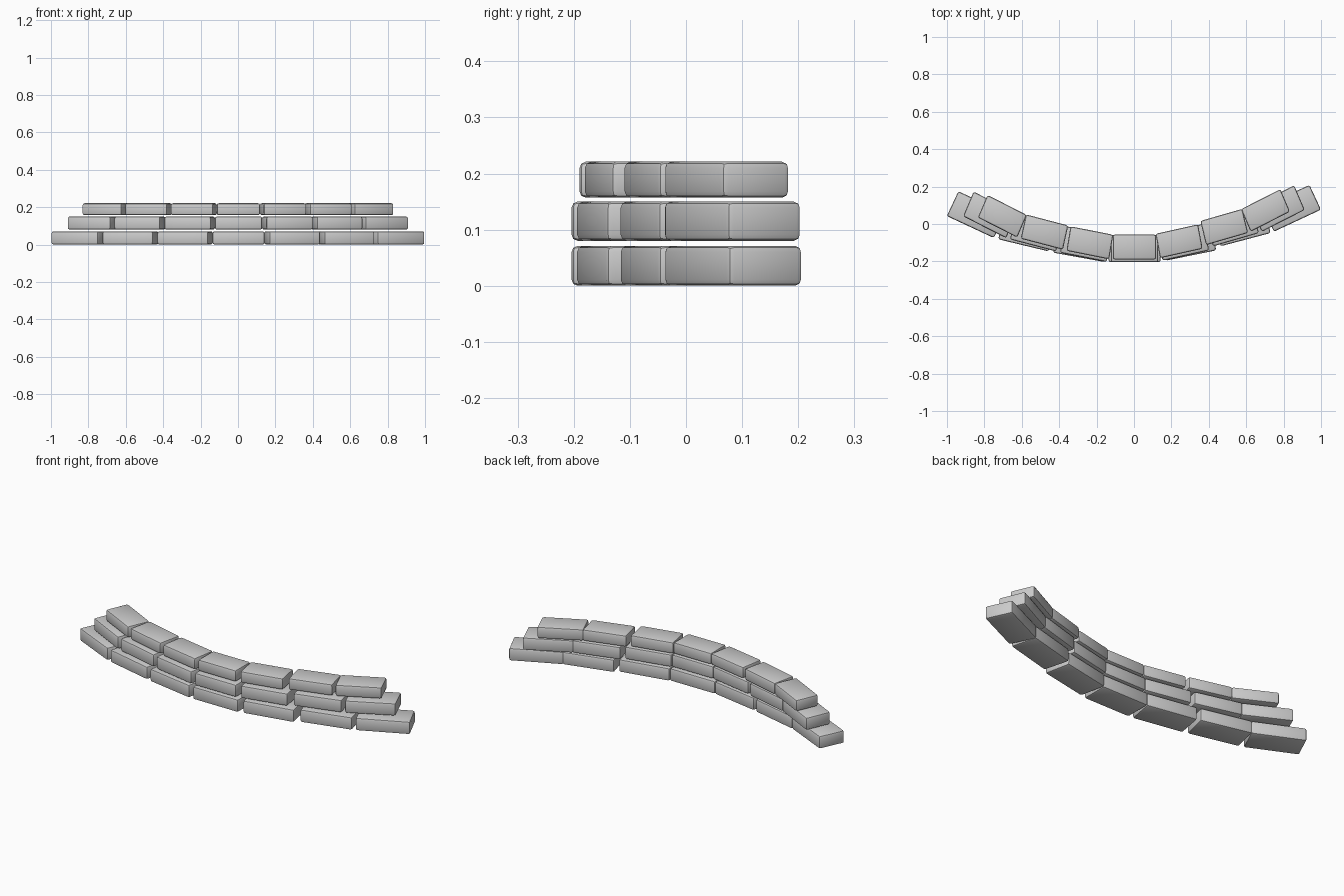
import bpy
import bmesh
from math import radians
from mathutils import Matrix

if "Cube" in bpy.data.objects:
    bpy.data.objects.remove(bpy.data.objects["Cube"])

# Plan of the bottom course: brick centre x, y and turn in degrees
PLAN = [
    (-0.844, 0.050, -25.0),
    (-0.574, -0.043, -13.5),
    (-0.283, -0.106, -10.3),
    (0.003, -0.131, 0.0),
    (0.289, -0.097, 11.5),
    (0.578, -0.013, 14.8),
    (0.843, 0.084, 25.0),
]
LENGTH, DEPTH = 0.278, 0.146

# Courses: name, bottom z, top z, x scale, y scale, y shift
COURSES = [
    ("lower", 0.000, 0.071, 1.000, 1.000, 0.000),
    ("middle", 0.080, 0.150, 0.913, 0.995, -0.001),
    ("upper", 0.157, 0.221, 0.834, 0.910, -0.004),
]


def brick(name, x, y, turn, z0, z1, sx, sy, shift):
    """One softly chamfered brick, turned to follow the arc."""
    bm = bmesh.new()
    bmesh.ops.create_cube(bm, size=1.0)
    mat = (Matrix.Translation((0, shift, (z0 + z1) / 2))
           @ Matrix.Diagonal((sx, sy, 1, 1))
           @ Matrix.Translation((x, y, 0))
           @ Matrix.Rotation(radians(turn), 4, 'Z')
           @ Matrix.Diagonal((LENGTH, DEPTH, z1 - z0, 1)))
    bmesh.ops.transform(bm, matrix=mat, verts=bm.verts)
    bmesh.ops.bevel(bm, geom=bm.edges[:], offset=0.011, segments=2,
                    profile=0.5, affect='EDGES')
    mesh = bpy.data.meshes.new(name)
    bm.to_mesh(mesh)
    bm.free()
    obj = bpy.data.objects.new(name, mesh)
    bpy.context.collection.objects.link(obj)
    obj.select_set(True)
    bpy.context.view_layer.objects.active = obj


# Three stacked arcs of seven bricks
for course, z0, z1, sx, sy, shift in COURSES:
    for i, (x, y, turn) in enumerate(PLAN, 1):
        brick(f"{course}_brick_{i}", x, y, turn, z0, z1, sx, sy, shift)

bpy.ops.object.shade_smooth_by_angle(angle=radians(30))
